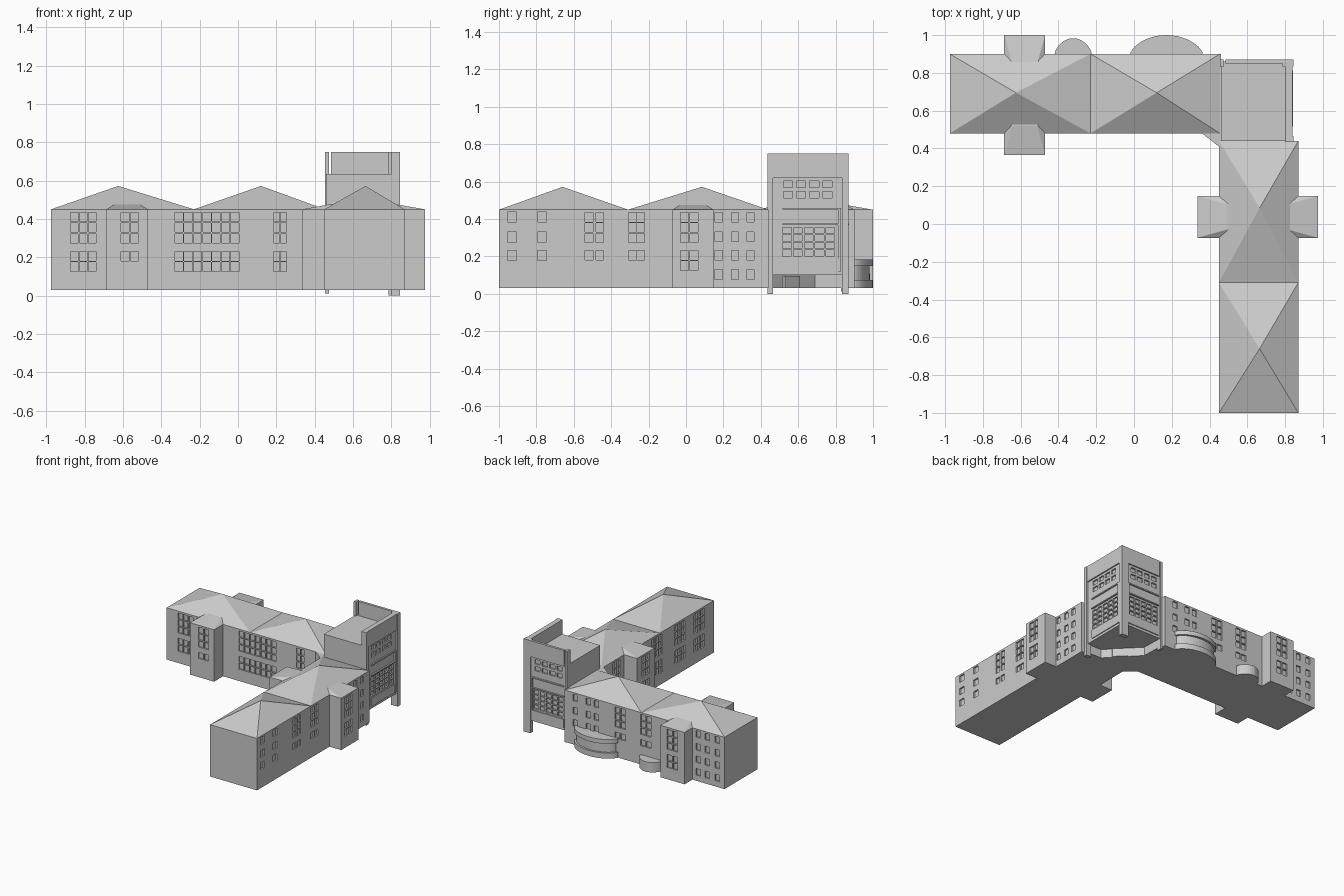
import bpy, bmesh, math

if "Cube" in bpy.data.objects:
    bpy.data.objects.remove(bpy.data.objects["Cube"])

Z0, EAVE, PEAK = 0.03, 0.45, 0.572


def mesh_object(name, bm):
    bmesh.ops.recalc_face_normals(bm, faces=bm.faces)
    me = bpy.data.meshes.new(name)
    bm.to_mesh(me)
    bm.free()
    ob = bpy.data.objects.new(name, me)
    bpy.context.collection.objects.link(ob)
    return ob


def loft(bm, low, high):
    """Closed solid between two rings of equal length."""
    a = [bm.verts.new(p) for p in low]
    b = [bm.verts.new(p) for p in high]
    bm.faces.new(a)
    bm.faces.new(b)
    for i in range(len(a)):
        j = (i + 1) % len(a)
        bm.faces.new((a[i], a[j], b[j], b[i]))


def rect(x0, x1, y0, y1):
    return [(x0, y0), (x1, y0), (x1, y1), (x0, y1)]


def prism(name, pts, z0, z1):
    bm = bmesh.new()
    loft(bm, [(x, y, z0) for x, y in pts], [(x, y, z1) for x, y in pts])
    return mesh_object(name, bm)


def box(name, x0, x1, y0, y1, z0, z1):
    return prism(name, rect(x0, x1, y0, y1), z0, z1)


def frustum(name, base, top, z0, z1):
    bm = bmesh.new()
    loft(bm, [(x, y, z0) for x, y in rect(*base)], [(x, y, z1) for x, y in rect(*top)])
    return mesh_object(name, bm)


def pyramid(name, base, apex):
    bm = bmesh.new()
    ring = [bm.verts.new((x, y, EAVE)) for x, y in rect(*base)]
    tip = bm.verts.new((*apex, PEAK))
    bm.faces.new(ring)
    for i in range(4):
        bm.faces.new((ring[i], ring[(i + 1) % 4], tip))
    return mesh_object(name, bm)


def cut_windows(ob, groups, depth=0.012):
    """groups: (wall axis, wall position, column centres, row centres, width, height)"""
    bm = bmesh.new()
    for axis, pos, cols, rows, w, h in groups:
        for c in cols:
            for r in rows:
                u, v = (c - w / 2, c + w / 2), (pos - depth, pos + depth)
                ring = rect(*v, *u) if axis == 'x' else rect(*u, *v)
                loft(bm, [(*p, r - h / 2) for p in ring], [(*p, r + h / 2) for p in ring])
    cutter = mesh_object("window_cutter", bm)
    cutter.hide_render = True
    mod = ob.modifiers.new("windows", 'BOOLEAN')
    mod.object, mod.operation, mod.solver = cutter, 'DIFFERENCE', 'EXACT'
    bpy.context.view_layer.objects.active = ob
    bpy.ops.object.modifier_apply(modifier=mod.name)
    bpy.data.objects.remove(cutter)


def pair(c, gap=0.051):
    return [c - gap / 2, c + gap / 2]


def triple(c, gap=0.047):
    return [c - gap, c, c + gap]


UPPER = [0.298, 0.355, 0.41]
ALL = [0.15, 0.206] + UPPER
FOUR = [0.103, 0.206, 0.305, 0.41]
W, H = 0.042, 0.049

# Long wing running left to right
west = box("west_wing_walls", -0.975, 0.46, 0.48, 0.90, Z0, EAVE)
cut_windows(west, [
    ('y', 0.48, triple(-0.808), ALL, 0.04, H),
    ('y', 0.48, [-0.308 + 0.0485 * i for i in range(7)], ALL, W, H),
    ('y', 0.48, pair(0.22, 0.037), ALL, 0.031, H),
    ('y', 0.90, [-0.91, -0.82, -0.74], FOUR, 0.04, 0.052),
    ('y', 0.90, pair(-0.27) + pair(-0.04), [0.206] + UPPER, W, H),
    ('y', 0.90, pair(0.21, 0.07) + [0.36], FOUR[1:], 0.04, 0.052),
])
pyramid("west_roof_outer", (-0.975, -0.23, 0.48, 0.90), (-0.625, 0.695))
pyramid("west_roof_inner", (-0.23, 0.455, 0.48, 0.90), (0.12, 0.695))

# Wing running to the front
south = box("south_wing_walls", 0.45, 0.87, -1.0, 0.44, Z0, EAVE)
cut_windows(south, [
    ('x', 0.87, [-0.93, -0.77], FOUR[1:], 0.048, 0.054),
    ('x', 0.87, pair(-0.49, 0.058) + pair(-0.265, 0.045), [0.206] + UPPER, W, H),
    ('x', 0.87, [0.175, 0.262, 0.345], FOUR, 0.038, 0.052),
    ('x', 0.45, triple(-0.81) + triple(-0.56) + triple(-0.27), ALL, 0.04, H),
    ('x', 0.45, pair(0.25), ALL, 0.04, H),
])
pyramid("south_roof_outer", (0.45, 0.87, -1.0, -0.31), (0.665, -0.66))
pyramid("south_roof_inner", (0.45, 0.87, -0.31, 0.44), (0.665, 0.085))

# Chamfered wall in the inner corner
prism("inner_corner", [(0.36, 0.48), (0.45, 0.41), (0.50, 0.44), (0.50, 0.50)], Z0, EAVE)

# Cross bays passing through each wing, with low hipped roofs
bay = box("west_cross_bay", -0.687, -0.47, 0.365, 1.0, Z0, EAVE)
cut_windows(bay, [
    ('y', 0.365, pair(-0.565), [0.206] + UPPER, W, H),
    ('y', 1.0, pair(-0.578), ALL, W, H),
])
frustum("west_bay_roof", (-0.687, -0.47, 0.365, 1.0), (-0.645, -0.512, 0.52, 0.85), EAVE, 0.476)
bay = box("south_cross_bay", 0.335, 0.975, -0.073, 0.148, Z0, EAVE)
cut_windows(bay, [
    ('x', 0.975, pair(0.017), ALL, W, H),
    ('x', 0.335, pair(0.037), [0.206] + UPPER, W, H),
])
frustum("south_bay_roof", (0.335, 0.975, -0.073, 0.148), (0.49, 0.815, -0.03, 0.105), EAVE, 0.478)


# Curved bays on the back wall
def bulge(cx, half, depth, n=20):
    arc = [(cx + half * math.cos(math.pi * i / n),
            0.90 + depth * math.sin(math.pi * i / n) ** 1.3) for i in range(n + 1)]
    return [(cx + half, 0.88)] + arc + [(cx - half, 0.88)]


prism("small_curved_bay", bulge(-0.322, 0.098, 0.083), Z0, 0.11)
prism("large_bay_base", bulge(0.172, 0.192, 0.098), Z0, 0.075)
prism("large_bay_glazing", bulge(0.172, 0.175, 0.082), 0.075, 0.15)
prism("large_bay_canopy", bulge(0.172, 0.192, 0.10), 0.15, 0.185)

# Corner tower, overhanging a recessed entrance
tower = box("tower_body", 0.46, 0.83, 0.44, 0.86, 0.10, 0.635)
grid_rows = [0.218 + 0.04 * i for i in range(4)]
cut_windows(tower, [
    ('x', 0.83, [0.54 + 0.058 * i for i in range(5)], grid_rows, 0.046, 0.032),
    ('y', 0.86, [0.52 + 0.055 * i for i in range(5)], grid_rows, 0.044, 0.032),
    ('x', 0.83, [0.545 + 0.07 * i for i in range(4)], [0.53, 0.585], 0.05, 0.035),
    ('y', 0.86, [0.53 + 0.066 * i for i in range(4)], [0.53, 0.585], 0.048, 0.035),
])
prism("entrance_walls", [(0.46, 0.44), (0.83, 0.44), (0.83, 0.455), (0.70, 0.46),
                         (0.48, 0.69), (0.475, 0.86), (0.46, 0.86)], Z0, 0.10)
prism("entrance_doors", [(0.55, 0.56), (0.63, 0.48), (0.65, 0.53), (0.57, 0.61)], Z0, 0.095)

# Tower parapets along the two outer sides
box("back_parapet", 0.485, 0.84, 0.85, 0.87, 0.62, 0.75)
box("right_parapet", 0.80, 0.84, 0.44, 0.85, 0.62, 0.75)

# Tower piers
box("outer_corner_pier", 0.785, 0.845, 0.835, 0.87, 0.0, 0.75)
box("back_left_pier", 0.455, 0.475, 0.83, 0.87, 0.012, 0.75)
box("front_right_pier", 0.80, 0.845, 0.435, 0.465, 0.0, 0.75)

# Ledges and sill panels on the two tower faces
for z0, z1, d in ((0.12, 0.19, 0.007), (0.368, 0.376, 0.012), (0.45, 0.46, 0.010)):
    box("right_tower_ledge", 0.82, 0.83 + d, 0.515, 0.812, z0, z1)
    box("back_tower_ledge", 0.49, 0.77, 0.85, 0.86 + d, z0, z1)
box("right_frame_strip", 0.82, 0.84, 0.812, 0.828, 0.12, 0.46)
box("back_frame_strip", 0.77, 0.782, 0.85, 0.868, 0.12, 0.46)
